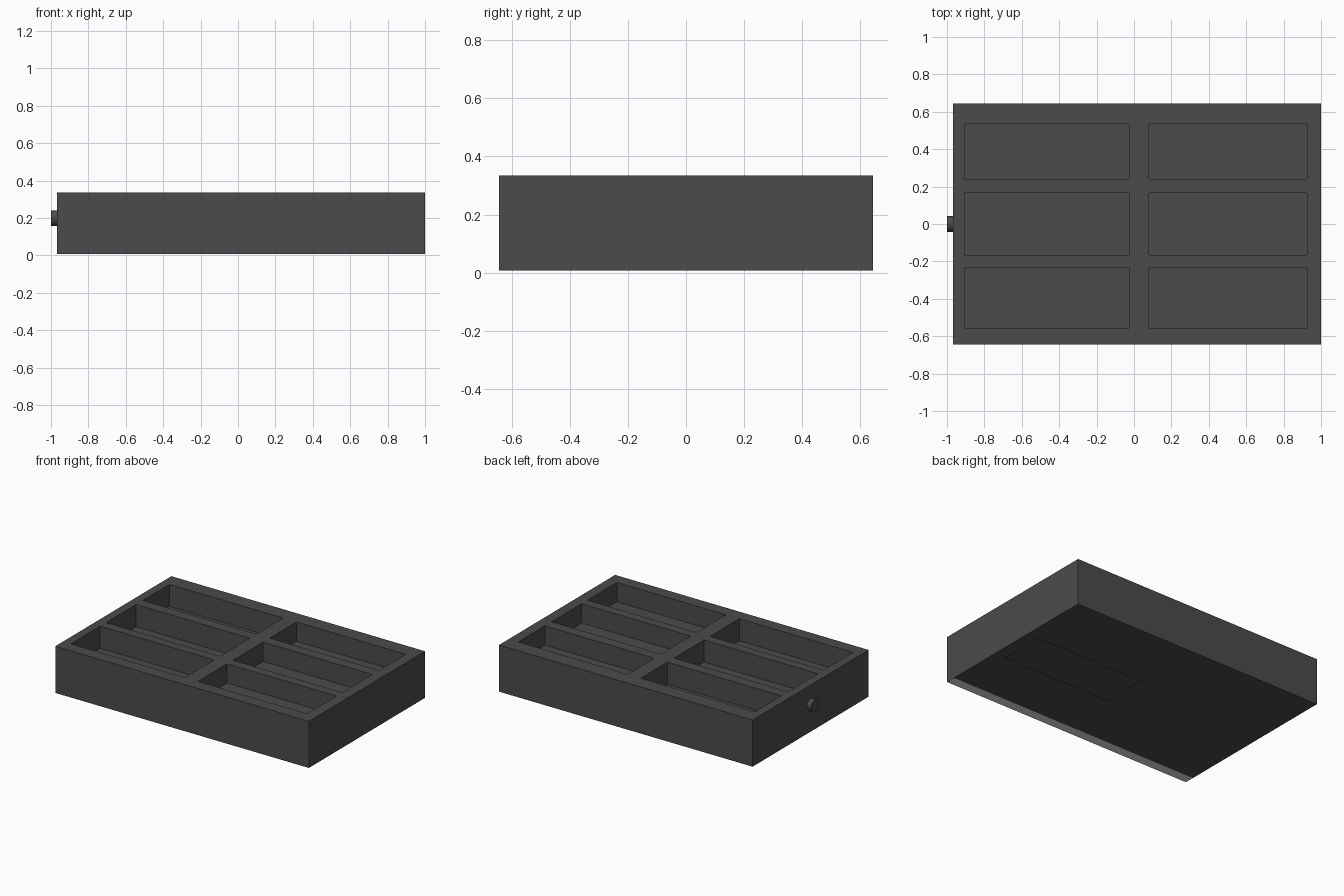
import bpy, bmesh, math

if "Cube" in bpy.data.objects:
    bpy.data.objects.remove(bpy.data.objects["Cube"])


def material(name, v):
    m = bpy.data.materials.new(name)
    m.diffuse_color = (v, v, v, 1)
    m.use_nodes = True
    m.node_tree.nodes["Principled BSDF"].inputs["Base Color"].default_value = m.diffuse_color
    return m


dark = material("dark_grey", 0.070)
light = material("light_grey", 0.75)

X0, X1, Y0, Y1 = -0.967, 1.0, -0.643, 0.643
Z0, Z1 = 0.008, 0.335
SPLIT = -0.575               # front edge of the dark underside
xs = [X0, -0.906, -0.024, 0.079, 0.926, X1]
ys = [Y0, -0.556, -0.232, -0.166, 0.165, 0.24, 0.535, Y1]
FLOOR = {1: 0.18, 3: 0.20}   # compartment floor height per column


def finish(name, bm, mat):
    me = bpy.data.meshes.new(name)
    bm.to_mesh(me)
    bm.free()
    me.materials.append(mat)
    ob = bpy.data.objects.new(name, me)
    bpy.context.collection.objects.link(ob)
    return ob


def quad(bm, pts):
    bm.faces.new([bm.verts.new(p) for p in pts])


def flat(bm, a, b, c, d, z, up=True):
    pts = [(a, c, z), (b, c, z), (b, d, z), (a, d, z)]
    quad(bm, pts if up else pts[::-1])


def sides(bm, a, b, c, d, zb, zt, outward=True):
    ring = [(a, c), (b, c), (b, d), (a, d)]
    for i in range(4):
        p, q = ring[i], ring[(i + 1) % 4]
        pts = [(*p, zb), (*q, zb), (*q, zt), (*p, zt)]
        quad(bm, pts if outward else pts[::-1])


def sheet(name, mat, a, b, c, d, z):
    bm = bmesh.new()
    flat(bm, a, b, c, d, z, up=False)
    finish(name, bm, mat)


# Tray: outer walls, top rim grid and six sunken compartments
bm = bmesh.new()
sides(bm, X0, X1, Y0, Y1, Z0, Z1)
for i in range(5):
    for j in range(7):
        cell = (xs[i], xs[i + 1], ys[j], ys[j + 1])
        if i % 2 and j % 2:
            sides(bm, *cell, FLOOR[i], Z1, outward=False)
            flat(bm, *cell, FLOOR[i])
        else:
            flat(bm, *cell, Z1)
bmesh.ops.remove_doubles(bm, verts=bm.verts[:], dist=1e-5)
finish("drawer_tray", bm, dark)

# Underside: dark sheet with a pale strip along the front edge
sheet("bottom_sheet", dark, X0, X1, SPLIT, Y1, Z0)
sheet("bottom_front_strip", light, X0, X1, Y0, SPLIT, Z0)

# Thin flat pad under the middle compartment
sheet("bottom_pad", dark, xs[3], xs[4], ys[3], ys[4], 0.0)

# Round pull knob on the left end
bpy.ops.mesh.primitive_cylinder_add(vertices=32, radius=0.042, depth=0.035,
                                    location=(-0.9825, 0, 0.198),
                                    rotation=(0, math.pi / 2, 0))
knob = bpy.context.object
knob.name = "pull_knob"
knob.data.materials.append(dark)
bpy.ops.object.shade_smooth_by_angle()
